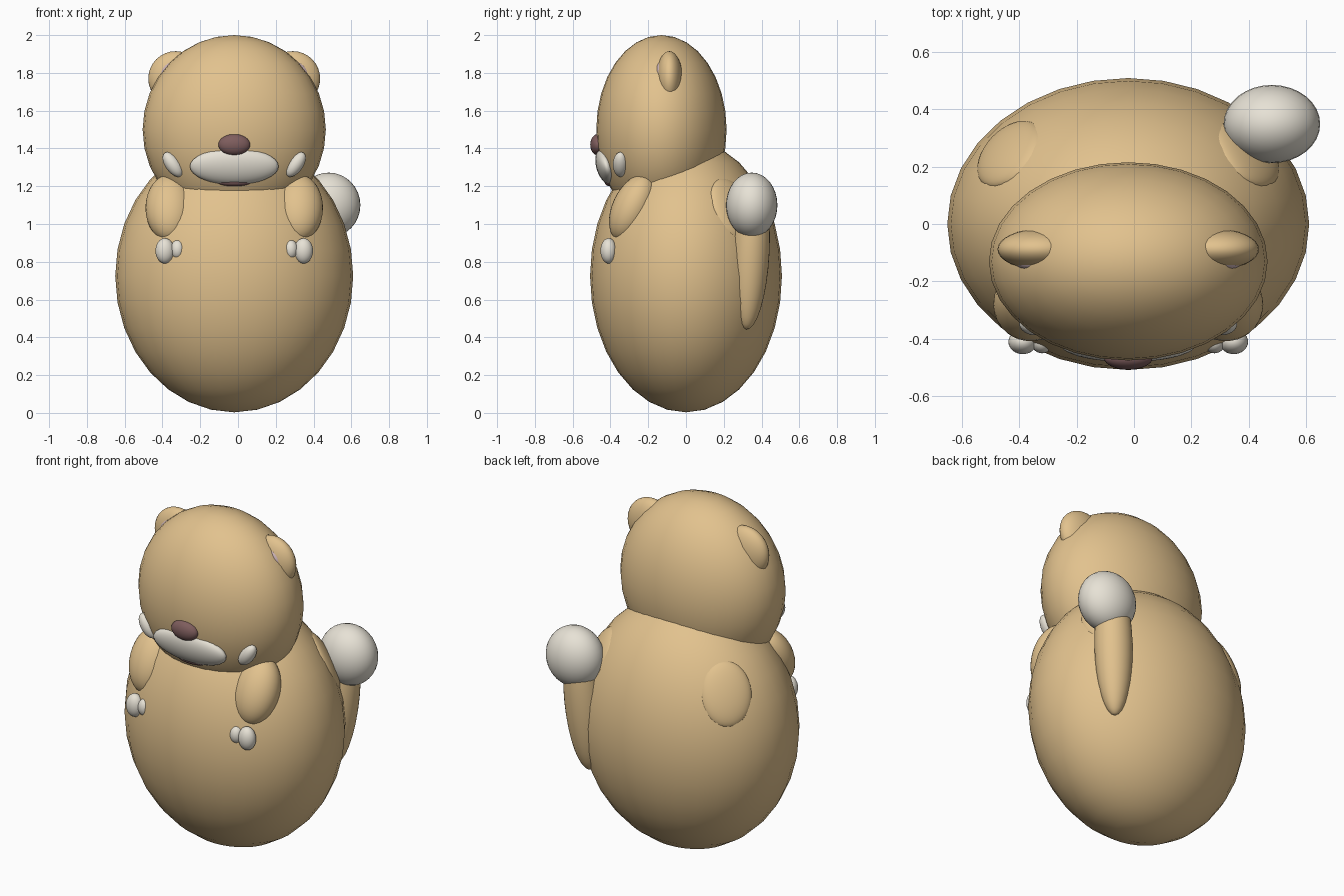
import bpy
from math import radians
from mathutils import Vector, Euler

if "Cube" in bpy.data.objects:
    bpy.data.objects.remove(bpy.data.objects["Cube"])

CX = -0.02  # symmetry plane of the figure


def material(name, rgb):
    m = bpy.data.materials.new(name)
    m.diffuse_color = (*rgb, 1)
    m.use_nodes = True
    m.node_tree.nodes["Principled BSDF"].inputs["Base Color"].default_value = m.diffuse_color
    return m


TAN = material("tan_fur", (0.76, 0.54, 0.27))
CREAM = material("cream_fur", (0.80, 0.76, 0.67))
BROWN = material("brown_nose", (0.21, 0.11, 0.11))
PINK = material("inner_ear_pink", (0.62, 0.46, 0.48))


def ball(name, loc, radii, mat, rot=(0, 0, 0), seg=32):
    """Smooth ellipsoid; x is measured from the symmetry plane."""
    bpy.ops.mesh.primitive_uv_sphere_add(segments=seg, ring_count=seg // 2)
    ob = bpy.context.object
    ob.name = name
    ob.location = (CX + loc[0], loc[1], loc[2])
    ob.scale = radii
    ob.rotation_euler = rot
    ob.data.materials.append(mat)
    bpy.ops.object.shade_smooth()
    return ob


def pair(name, loc, radii, mat, rot=(0, 0, 0)):
    """Ellipsoid on both sides of the symmetry plane."""
    for side, s in (("left", -1), ("right", 1)):
        ball(f"{name}_{side}", (s * loc[0], loc[1], loc[2]), radii, mat,
             (rot[0], s * rot[1], s * rot[2]))


# Body and head
ball("body", (0, 0, 0.725), (0.63, 0.508, 0.722), TAN)
ball("head", (0, -0.13, 1.5), (0.485, 0.345, 0.5), TAN)

# Ears
pair("ear", (0.31, -0.088, 1.77), (0.145, 0.07, 0.145), TAN)
pair("inner_ear", (0.31, -0.13, 1.78), (0.085, 0.042, 0.085), PINK)

# Face
ball("muzzle", (0, -0.42, 1.305), (0.235, 0.055, 0.1), CREAM, (radians(17), 0, 0))
ball("nose", (0, -0.467, 1.42), (0.084, 0.04, 0.056), BROWN)
ball("mouth", (0, -0.405, 1.223), (0.09, 0.026, 0.023), BROWN)
pair("cheek", (0.325, -0.347, 1.315), (0.04, 0.04, 0.075), CREAM, (0, radians(35), 0))

# Arms and paw toes
pair("arm", (0.34, -0.28, 1.085), (0.13, 0.11, 0.19), TAN, (radians(-25), 0, 0))
pair("large_toe", (0.367, -0.41, 0.858), (0.05, 0.043, 0.067), CREAM)
pair("small_toe", (0.3, -0.413, 0.865), (0.037, 0.037, 0.05), CREAM)

# Low shoulder bumps lying on the back
for side, s in (("left", -1), ("right", 1)):
    point = Vector((s * 0.43, 0.26, 1.09))
    normal = Vector((s * 1.08, 1.02, 0.7)).normalized()
    ball(f"back_bump_{side}", point - normal * 0.03, (0.14, 0.18, 0.05), TAN,
         normal.to_track_quat("Z", "Y").to_euler())

# Tail with a round cream tip
ball("tail", (0.45, 0.342, 0.85), (0.105, 0.1, 0.41), TAN, (radians(-3), radians(4), 0))
ball("tail_tip", (0.5, 0.348, 1.1), (0.168, 0.136, 0.172), CREAM)
